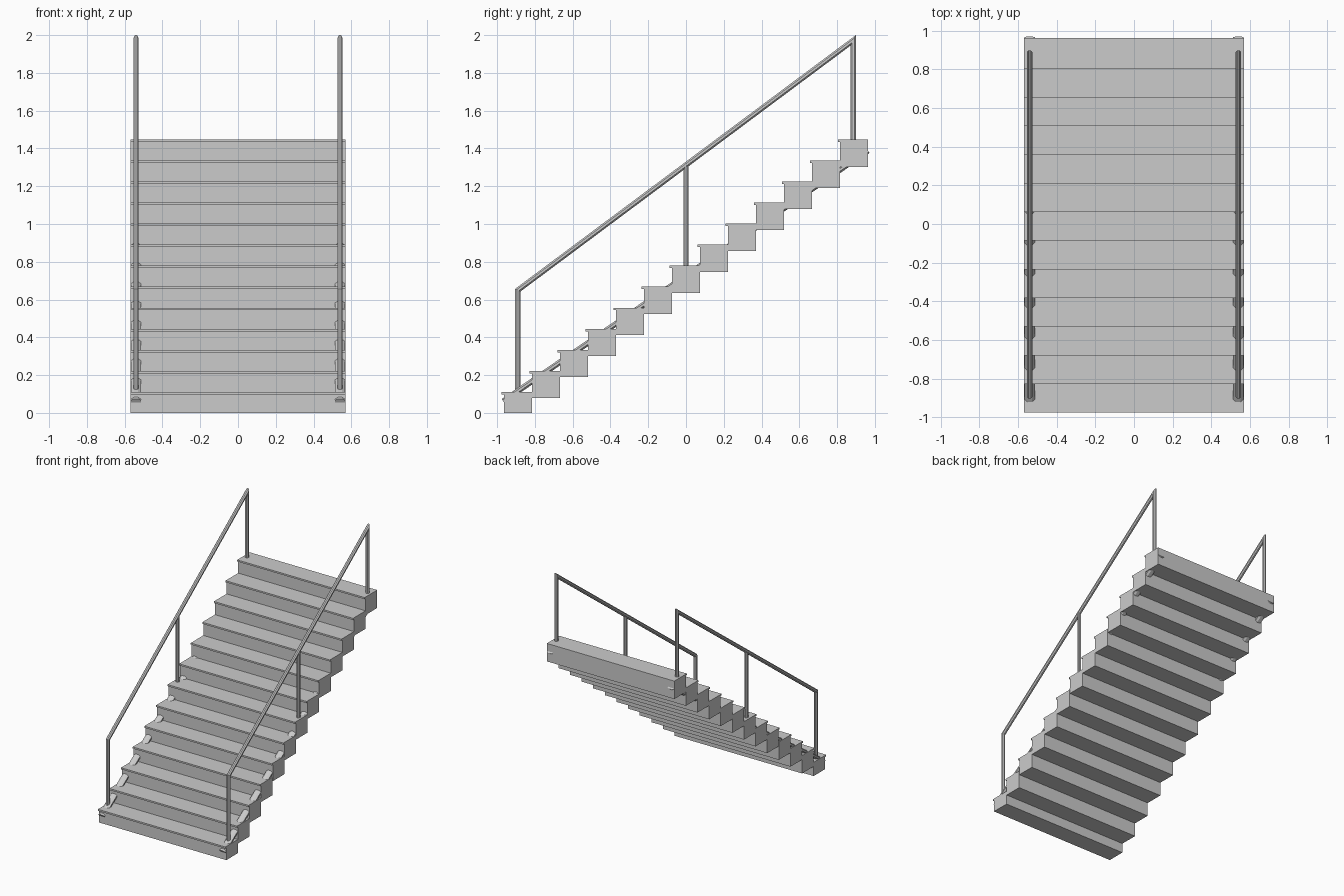
import bpy, bmesh, math
from mathutils import Vector

default = bpy.data.objects.get("Cube")
if default:
    bpy.data.objects.remove(default, do_unlink=True)

grey = bpy.data.materials.new("concrete_grey")
grey.use_nodes = True
colour = (0.6, 0.6, 0.6, 1)
grey.diffuse_color = colour
grey.node_tree.nodes["Principled BSDF"].inputs["Base Color"].default_value = colour


def finish(name, bm):
    bmesh.ops.recalc_face_normals(bm, faces=bm.faces)
    mesh = bpy.data.meshes.new(name)
    bm.to_mesh(mesh)
    bm.free()
    mesh.materials.append(grey)
    obj = bpy.data.objects.new(name, mesh)
    bpy.context.collection.objects.link(obj)
    return obj


def extrude_profile(name, points, half_width):
    """Solid from a closed (y, z) profile, spanning -x to +x."""
    bm = bmesh.new()
    face = bm.faces.new([bm.verts.new((-half_width, y, z)) for y, z in points])
    new = bmesh.ops.extrude_face_region(bm, geom=[face])["geom"]
    verts = [v for v in new if isinstance(v, bmesh.types.BMVert)]
    bmesh.ops.translate(bm, verts=verts, vec=(2 * half_width, 0, 0))
    return finish(name, bm)


def tube(name, x, path, wide, high, sides=8):
    """Mitred faceted bar along a (y, z) path at a fixed x."""
    pts = [Vector((x, y, z)) for y, z in path]
    bm = bmesh.new()
    rings = []
    for i, p in enumerate(pts):
        a = (p - pts[i - 1]).normalized() if i else None
        b = (pts[i + 1] - p).normalized() if i < len(pts) - 1 else None
        a, b = a or b, b or a
        na, nb = Vector((0, -a.z, a.y)), Vector((0, -b.z, b.y))
        n = (na + nb).normalized()
        n /= n.dot(na)
        ring = []
        for k in range(sides):
            t = math.tau * (k + 0.5) / sides
            s = 1 / math.cos(math.pi / sides)
            side = Vector((wide * s * math.cos(t), 0, 0))
            ring.append(bm.verts.new(p + side + n * high * s * math.sin(t)))
        rings.append(ring)
    for r, q in zip(rings, rings[1:]):
        for k in range(sides):
            j = (k + 1) % sides
            bm.faces.new((r[k], r[j], q[j], q[k]))
    bm.faces.new(rings[0])
    bm.faces.new(rings[-1])
    return finish(name, bm)


# Steps: solid blocks, each with a thin overhanging nosing
STEPS, RISE, RUN = 13, 0.1113, 0.1483
HALF, DEPTH, HEIGHT = 0.57, 0.147, 0.145
NOSE, LIP = 0.013, 0.013
for i in range(STEPS):
    front = -0.963 + i * RUN
    back = front + DEPTH
    top = (i + 1) * RISE
    bottom = max(0, top - HEIGHT)
    extrude_profile(f"step_{i + 1}", [
        (front, bottom), (back, bottom), (back, top), (front - NOSE, top),
        (front - NOSE, top - LIP), (front, top - LIP)], HALF)

# Stringers and handrails on both sides
for side, x in (("left", 0.54), ("right", -0.54)):
    tube(f"{side}_stringer", x, [(-0.968, 0.062), (0.963, 1.388)], 0.027, 0.0145)
    tube(f"{side}_handrail", x, [(-0.89, 0.1), (-0.89, 0.65),
                                 (0.885, 1.972), (0.885, 1.43)], 0.014, 0.014)
    tube(f"{side}_middle_post", x, [(0, 0.76), (0, 1.312)], 0.013, 0.013)
